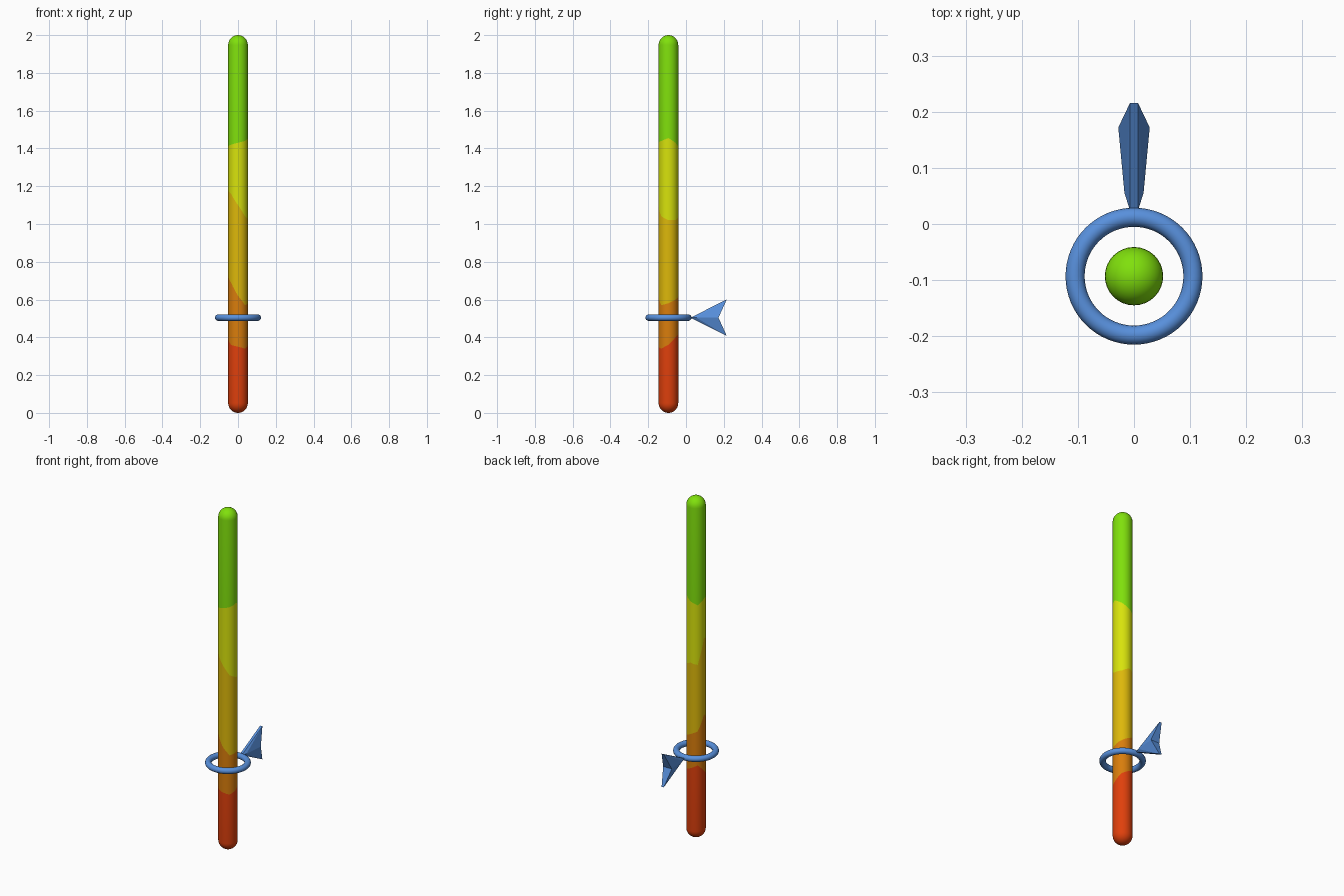
import bpy, bmesh, math

if "Cube" in bpy.data.objects:
    bpy.data.objects.remove(bpy.data.objects["Cube"])

ROD_Y, RING_Z, R = -0.093, 0.504, 0.052


def material(name, rgb):
    lin = [((c / 255 + 0.055) / 1.055) ** 2.4 if c > 10 else c / 255 / 12.92 for c in rgb]
    m = bpy.data.materials.new(name)
    m.diffuse_color = (*lin, 1)
    m.use_nodes = True
    m.node_tree.nodes["Principled BSDF"].inputs["Base Color"].default_value = m.diffuse_color
    return m


bands = [material("red", (224, 64, 12)), material("orange", (217, 125, 12)),
         material("amber", (221, 184, 10)), material("yellow", (216, 227, 12)),
         material("green", (128, 224, 12))]
blue = material("blue", (88, 144, 220))


def finish(bm, name, mats, smooth):
    bmesh.ops.recalc_face_normals(bm, faces=bm.faces)
    for f in bm.faces:
        f.smooth = smooth
    me = bpy.data.meshes.new(name)
    bm.to_mesh(me)
    bm.free()
    for m in mats:
        me.materials.append(m)
    ob = bpy.data.objects.new(name, me)
    bpy.context.collection.objects.link(ob)
    return ob


# Rod: capsule whose colour borders wander with direction
# (border heights every 45 degrees, starting at +x, towards +y)
borders = [
    [0.36, 0.40, 0.42, 0.44, 0.40, 0.36, 0.35, 0.34],
    [0.58, 0.60, 0.62, 0.64, 0.73, 0.69, 0.62, 0.57],
    [1.02, 1.02, 1.04, 1.03, 1.18, 1.16, 1.10, 1.04],
    [1.455, 1.43, 1.40, 1.38, 1.41, 1.42, 1.43, 1.44],
]
SEG, CAP = 32, 8


def border_height(b, i):
    t = i * 8 / SEG
    k = int(t)
    return b[k % 8] + (b[(k + 1) % 8] - b[k % 8]) * (t - k)


rings = []  # (radius, height at each segment)
for j in range(1, CAP + 1):
    a = j / CAP * math.pi / 2
    rings.append((R * math.sin(a), [R - R * math.cos(a)] * SEG))
for b in borders:
    rings.append((R, [border_height(b, i) for i in range(SEG)]))
for j in range(CAP, 0, -1):
    a = j / CAP * math.pi / 2
    rings.append((R * math.sin(a), [2 - R + R * math.cos(a)] * SEG))

bm = bmesh.new()
rows = []
for r, zs in rings:
    rows.append([bm.verts.new((r * math.cos(i * math.tau / SEG),
                               ROD_Y + r * math.sin(i * math.tau / SEG), zs[i]))
                 for i in range(SEG)])
bottom, top = bm.verts.new((0, ROD_Y, 0)), bm.verts.new((0, ROD_Y, 2))
for i in range(SEG):
    n = (i + 1) % SEG
    bm.faces.new((bottom, rows[0][n], rows[0][i]))
    bm.faces.new((top, rows[-1][i], rows[-1][n])).material_index = 4
    for k in range(len(rows) - 1):
        f = bm.faces.new((rows[k][i], rows[k][n], rows[k + 1][n], rows[k + 1][i]))
        f.material_index = min(max(k - CAP + 1, 0), 4)
finish(bm, "gauge_rod", bands, True)

# Ring sliding around the rod
bpy.ops.mesh.primitive_torus_add(location=(0, ROD_Y, RING_Z), major_radius=0.105,
                                 minor_radius=0.017, major_segments=64, minor_segments=16)
ring = bpy.context.object
ring.name = "slider_ring"
ring.data.materials.append(blue)
bpy.ops.object.shade_smooth()

# Arrowhead pointing at the ring: thin rim, thick central spine
bm = bmesh.new()
side = {}
for s in (-1, 1):
    pts = {"tip": (0.007, 0.024, 0), "spine": (0.017, 0.055, 0), "notch": (0.028, 0.172, 0),
           "up": (0.007, 0.216, 0.097), "down": (0.007, 0.216, -0.097)}
    v = side[s] = {k: bm.verts.new((s * x, y, RING_Z + z)) for k, (x, y, z) in pts.items()}
    for wing in ("up", "down"):
        bm.faces.new((v["tip"], v["spine"], v[wing]))
        bm.faces.new((v["spine"], v["notch"], v[wing]))
for wing in ("up", "down"):
    for end in ("tip", "notch"):
        bm.faces.new((side[-1][end], side[1][end], side[1][wing], side[-1][wing]))
finish(bm, "pointer_arrow", [blue], False)
